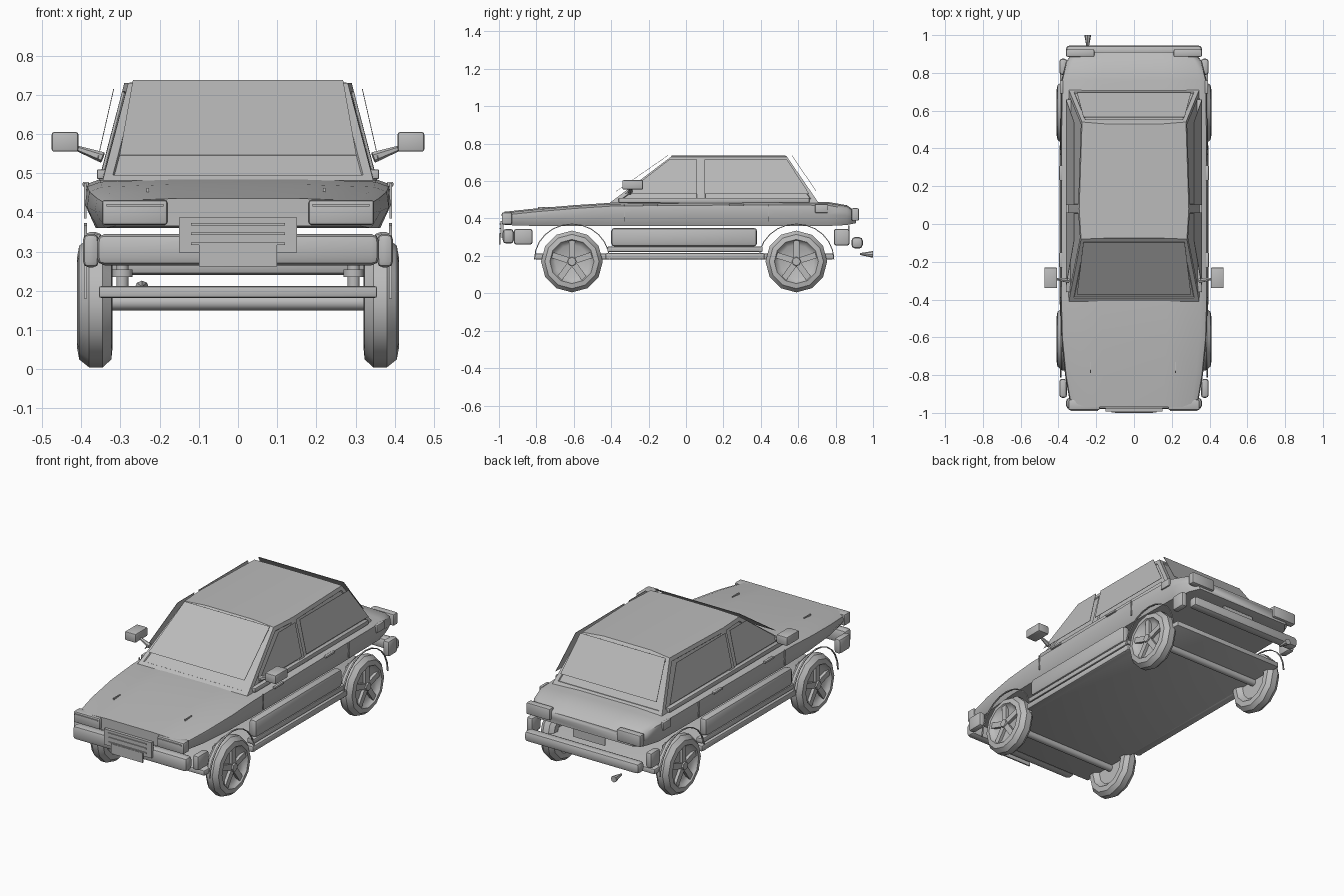
import bpy, bmesh, math
from mathutils import Vector, Matrix

cube = bpy.data.objects.get("Cube")
if cube:
    bpy.data.objects.remove(cube, do_unlink=True)

grey = bpy.data.materials.new("plain_grey")
grey.use_nodes = True
grey.diffuse_color = (0.5, 0.5, 0.5, 1)
grey.node_tree.nodes["Principled BSDF"].inputs["Base Color"].default_value = grey.diffuse_color


def finish(name, bm, angle=40):
    bmesh.ops.recalc_face_normals(bm, faces=bm.faces)
    mesh = bpy.data.meshes.new(name)
    bm.to_mesh(mesh)
    bm.free()
    mesh.materials.append(grey)
    ob = bpy.data.objects.new(name, mesh)
    bpy.context.collection.objects.link(ob)
    if angle:
        bpy.ops.object.select_all(action="DESELECT")
        ob.select_set(True)
        bpy.context.view_layer.objects.active = ob
        bpy.ops.object.shade_smooth_by_angle(angle=math.radians(angle))
    return ob


def box(name, x, y, z, bevel=0.0, angle=40, turn=None):
    """Box from (low, high) pairs, optionally bevelled and turned about its middle."""
    bm = bmesh.new()
    bmesh.ops.create_cube(bm, size=1)
    bmesh.ops.scale(bm, vec=[abs(r[1] - r[0]) for r in (x, y, z)], verts=bm.verts)
    if bevel:
        bmesh.ops.bevel(bm, geom=bm.edges[:], offset=bevel, segments=2,
                        profile=0.5, affect="EDGES")
    if turn:
        bmesh.ops.transform(bm, matrix=turn, verts=bm.verts)
    bmesh.ops.translate(bm, vec=[sum(r) / 2 for r in (x, y, z)], verts=bm.verts)
    return finish(name, bm, angle)


def loft(name, rings, angle=40):
    bm = bmesh.new()
    rows = [[bm.verts.new(p) for p in ring] for ring in rings]
    n = len(rows[0])
    for a, b in zip(rows, rows[1:]):
        for i in range(n):
            j = (i + 1) % n
            bm.faces.new((a[i], a[j], b[j], b[i]))
    bm.faces.new(rows[0])
    bm.faces.new(rows[-1])
    return finish(name, bm, angle)


def pane(name, corners, shift):
    """Thin sheet of glass through four corners."""
    loft(name, [corners, [Vector(c) + Vector(shift) for c in corners]], 0)


def rod(name, a, b, r1, r2=None, sides=10):
    a, b = Vector(a), Vector(b)
    bm = bmesh.new()
    bmesh.ops.create_cone(bm, cap_ends=True, segments=sides, radius1=r1,
                          radius2=r1 if r2 is None else r2, depth=(b - a).length)
    spin = (b - a).to_track_quat("Z", "Y").to_matrix().to_4x4()
    bmesh.ops.transform(bm, matrix=Matrix.Translation((a + b) / 2) @ spin, verts=bm.verts)
    return finish(name, bm)


# Lower body shell: stations of y, half width, bottom, top
stations = [(-0.97, 0.335, 0.365, 0.43), (-0.8, 0.365, 0.36, 0.448), (-0.6, 0.385, 0.36, 0.465),
            (-0.4, 0.39, 0.36, 0.478), (0.4, 0.39, 0.36, 0.485), (0.76, 0.385, 0.36, 0.482),
            (0.86, 0.36, 0.365, 0.465), (0.91, 0.32, 0.375, 0.43)]
rings = []
for y, w, low, top in stations:
    mid = low + (top - low) * 0.5
    half = [(w * 0.93, low), (w, mid), (w * 0.985, top - 0.012), (w * 0.9, top), (w * 0.45, top + 0.006)]
    rings.append([(x, y, z) for x, z in half] + [(-x, y, z) for x, z in reversed(half)])
loft("body_shell", rings, 50)

# Floor slab
box("floor", (-0.355, 0.355), (-0.81, 0.79), (0.182, 0.212), 0.006)

# Cabin with inset window openings
bm = bmesh.new()
base = [(0.345, -0.41), (0.355, 0.08), (0.345, 0.71)]
roof = [(0.28, -0.08), (0.29, 0.08), (0.275, 0.54)]
low = [bm.verts.new((x, y, 0.482)) for x, y in base]
low += [bm.verts.new((-x, y, 0.482)) for x, y in reversed(base)]
top = [bm.verts.new((x, y, 0.73)) for x, y in roof]
top += [bm.verts.new((-x, y, 0.73)) for x, y in reversed(roof)]
walls = [bm.faces.new((low[i], low[(i + 1) % 6], top[(i + 1) % 6], top[i])) for i in range(6)]
crown = [bm.verts.new((s * 0.15, y, 0.738)) for y in (-0.075, 0.08, 0.53) for s in (1, -1)]
for i in range(2):
    a, b, c, d = crown[2 * i:2 * i + 4]
    bm.faces.new((a, b, d, c))
    bm.faces.new((top[i], top[i + 1], c, a))
    bm.faces.new((top[5 - i], top[4 - i], d, b))
bm.faces.new((top[0], crown[0], crown[1], top[5]))
bm.faces.new((top[2], crown[4], crown[5], top[3]))
bmesh.ops.recalc_face_normals(bm, faces=bm.faces)
bmesh.ops.inset_individual(bm, faces=walls, thickness=0.022, depth=0, use_even_offset=True)
bmesh.ops.inset_individual(bm, faces=walls, thickness=0.003, depth=-0.006, use_even_offset=True)
finish("cabin", bm, 25)

# Glass sheets standing just off the cabin
for name, y_low, y_top, step in (("windshield", -0.372, -0.095, -0.002), ("rear_window", 0.695, 0.565, 0.002)):
    pane(name, [(-0.302, y_low, 0.545), (0.302, y_low, 0.545),
                (0.268, y_top, 0.737), (-0.268, y_top, 0.737)], (0, step, 0.001))

# Wheels
for yc, end in ((-0.61, "front"), (0.59, "rear")):
    for s, side in ((1, "left"), (-1, "right")):
        tag = f"{end}_{side}"
        zc = 0.17
        profile = [(0.345, 0.09), (0.32, 0.115), (0.323, 0.145), (0.345, 0.165), (0.38, 0.165),
                   (0.405, 0.145), (0.41, 0.118), (0.397, 0.11), (0.385, 0.09)]
        loft("tyre_" + tag, [[(s * x, yc + r * math.cos(math.tau * k / 12),
                               zc + r * math.sin(math.tau * k / 12)) for k in range(12)]
                             for x, r in profile], 35)
        rod("hub_" + tag, (s * 0.38, yc, zc), (s * 0.41, yc, zc), 0.03, 0.022, 8)
        for k in range(5):
            a = math.tau * k / 5 + math.pi / 2
            dy, dz = math.cos(a) * 0.065, math.sin(a) * 0.065
            box(f"spoke_{tag}_{k + 1}", (s * 0.383, s * 0.402),
                (yc + dy - 0.016, yc + dy + 0.016), (zc + dz - 0.05, zc + dz + 0.05),
                turn=Matrix.Rotation(a - math.pi / 2, 4, "X"), angle=0)
        # Thin arch trim above the wheel
        arch = []
        for k in range(13):
            a = math.pi * k / 12
            cy, sz = math.cos(a), math.sin(a)
            arch.append([(s * x, yc + r * cy, 0.18 + r * sz * 0.95)
                         for x, r in ((0.385, 0.198), (0.393, 0.198), (0.393, 0.203), (0.385, 0.203))])
        loft("arch_trim_" + tag, arch)
        rod("damper_" + tag, (s * 0.295, yc, 0.2), (s * 0.295, yc, 0.27), 0.016)
        rod("spring_seat_" + tag, (s * 0.295, yc, 0.235), (s * 0.295, yc, 0.255), 0.027)
    rod(end + "_axle", (-0.35, yc, 0.17), (0.35, yc, 0.17), 0.02)

# Paired side parts
for s, side in ((1, "left"), (-1, "right")):
    box("sill_lower_" + side, (s * 0.345, s * 0.395), (-0.43, 0.42), (0.18, 0.215), 0.008)
    box("sill_upper_" + side, (s * 0.35, s * 0.39), (-0.42, 0.41), (0.222, 0.25), 0.006)
    box("door_panel_" + side, (s * 0.345, s * 0.395), (-0.4, 0.38), (0.25, 0.35), 0.018)
    box("front_bumper_end_" + side, (s * 0.355, s * 0.395), (-0.92, -0.82), (0.26, 0.345), 0.014)
    box("rear_bumper_end_" + side, (s * 0.355, s * 0.395), (0.79, 0.875), (0.255, 0.345), 0.014)
    box("headlamp_" + side, (s * 0.18, s * 0.347), (-0.985, -0.93), (0.368, 0.432), 0.008)
    box("headlamp_bar_" + side, (s * 0.19, s * 0.335), (-0.99, -0.983), (0.415, 0.421))
    box("rear_lamp_" + side, (s * 0.21, s * 0.36), (0.885, 0.925), (0.388, 0.455), 0.008)
    box("side_lamp_" + side, (s * 0.375, s * 0.392), (0.69, 0.76), (0.43, 0.475), 0.004)
    box("waist_strip_" + side, (s * 0.335, s * 0.36), (-0.36, 0.66), (0.485, 0.51), 0.004)
    for i, y in enumerate((-0.19, 0.27)):
        box(f"door_handle_{side}_{i + 1}", (s * 0.38, s * 0.396), (y - 0.04, y + 0.04), (0.466, 0.478), 0.003)
    for i, y in enumerate((-0.33, 0.44)):
        box(f"door_seam_{side}_{i + 1}", (s * 0.386, s * 0.3925), (y - 0.002, y + 0.002), (0.385, 0.475))
    # Mirror on a tapered arm
    rod("mirror_arm_" + side, (s * 0.345, -0.3, 0.54), (s * 0.42, -0.29, 0.567), 0.014, 0.006, 6)
    box("mirror_" + side, (s * 0.407, s * 0.475), (-0.34, -0.23), (0.555, 0.605), 0.006)
    # Side glass: bottom front, bottom rear, top rear, top front
    for part, y in (("front", (-0.33, 0.06, 0.06, -0.09)), ("rear", (0.1, 0.66, 0.54, 0.1))):
        pane(f"{part}_side_window_{side}",
             [(s * x, yy, z) for yy, x, z in zip(y, (0.358, 0.358, 0.316, 0.316), (0.53, 0.53, 0.715, 0.715))],
             (s * 0.002, 0, 0))

# Bumpers, grille and plates
box("front_bumper", (-0.36, 0.36), (-0.98, -0.92), (0.265, 0.345), 0.02)
box("rear_bumper", (-0.36, 0.36), (0.885, 0.945), (0.24, 0.3), 0.018)
box("grille", (-0.15, 0.15), (-0.992, -0.975), (0.298, 0.387))
for i, z in enumerate((0.32, 0.346, 0.37)):
    box(f"grille_slat_{i + 1}", (-0.12, 0.12), (-0.997, -0.991), (z - 0.003, z + 0.003))
box("front_plate", (-0.1, 0.1), (-1.0, -0.992), (0.262, 0.318))
box("rear_plate", (-0.1, 0.1), (0.866, 0.873), (0.31, 0.362))

# Exhaust tip
rod("exhaust", (-0.245, 0.93, 0.21), (-0.245, 1.0, 0.208), 0.005, 0.018, 8)

# Hood washers
for i, x in enumerate((-0.23, 0.22)):
    box(f"washer_{i + 1}", (x - 0.003, x + 0.003), (-0.79, -0.73), (0.452, 0.462))
